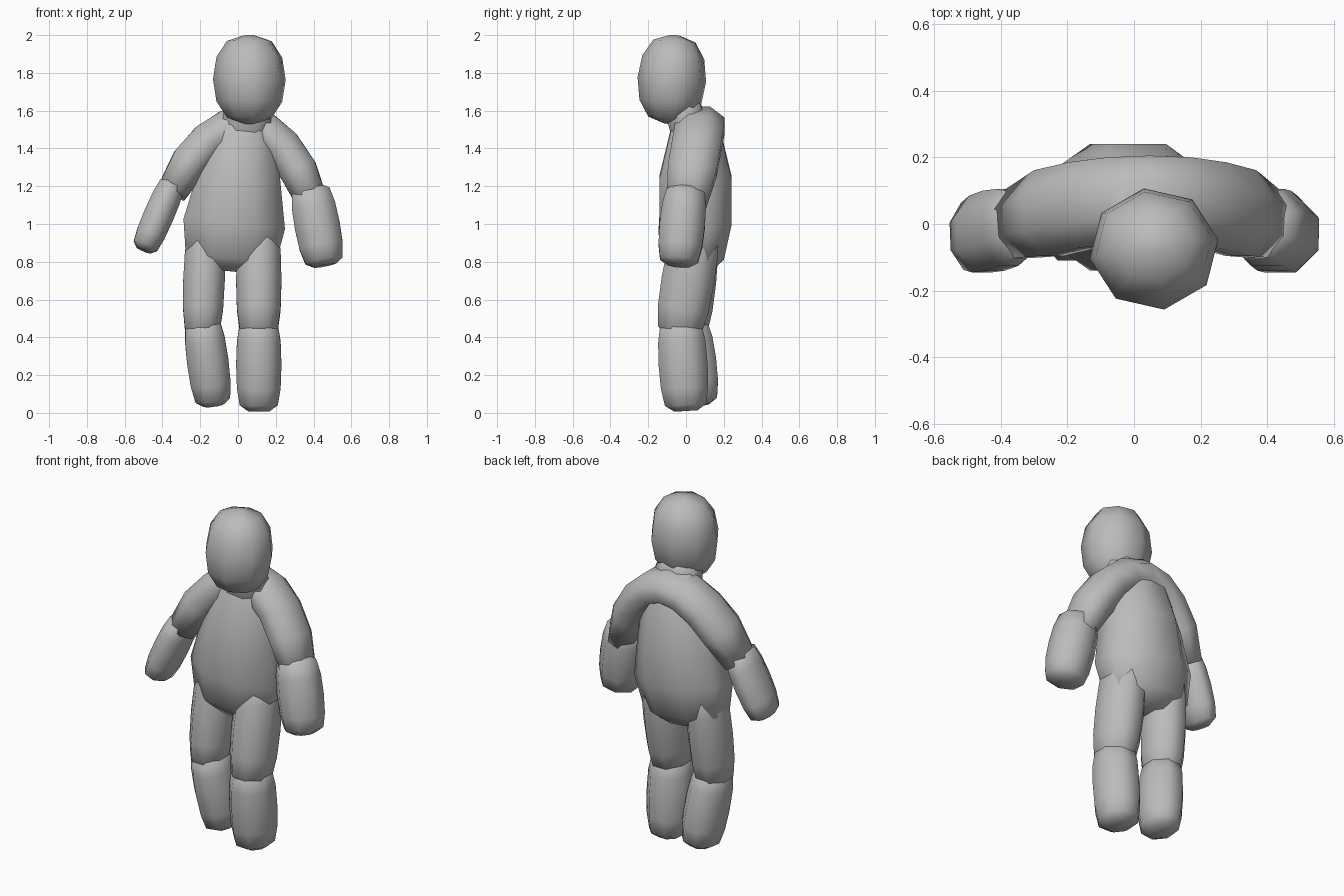
import bpy
import math
from mathutils import Vector

SIDES = 8

cube = bpy.data.objects.get("Cube")
if cube:
    bpy.data.objects.remove(cube)

clay = bpy.data.materials.new("clay_grey")
clay.use_nodes = True
grey = (0.5, 0.5, 0.5, 1)
clay.diffuse_color = grey
clay.node_tree.nodes["Principled BSDF"].inputs["Base Color"].default_value = grey


def loft(name, centres, sizes, turn=0.5):
    """Skin eight-sided rings, each set square to the path and sized (half width, half depth)."""
    last = len(centres) - 1
    corner_reach = 1 / math.cos(math.pi / SIDES)
    verts, faces = [], []
    for index, (centre, (width, depth)) in enumerate(zip(centres, sizes)):
        before = centres[max(index - 1, 0)]
        after = centres[min(index + 1, last)]
        along = (after - before).normalized()
        back = Vector((0, 1, 0))
        back = (back - along * back.dot(along)).normalized()
        across = back.cross(along)
        for corner in range(SIDES):
            angle = (corner + turn) * math.tau / SIDES
            offset = across * width * math.cos(angle) + back * depth * math.sin(angle)
            verts.append(centre + offset * corner_reach)
    for index in range(last):
        lower, upper = index * SIDES, (index + 1) * SIDES
        for corner in range(SIDES):
            following = (corner + 1) % SIDES
            faces.append((lower + corner, lower + following, upper + following, upper + corner))
    faces.append(tuple(reversed(range(SIDES))))
    faces.append(tuple(range(last * SIDES, len(verts))))
    mesh = bpy.data.meshes.new(name)
    mesh.from_pydata(verts, [], faces)
    mesh.materials.append(clay)
    mesh.shade_smooth()
    bpy.context.collection.objects.link(bpy.data.objects.new(name, mesh))


def pod(name, start, end, width, depth, roundness=0.25, turn=0.5, steps=6):
    """Closed rounded body: low roundness gives a blunt limb, high roundness an egg."""
    start, end = Vector(start), Vector(end)
    centres, sizes = [], []
    for step in range(steps + 1):
        angle = math.pi * step / steps
        swell = max(math.sin(angle), 0.05) ** roundness
        centres.append(start.lerp(end, (1 - math.cos(angle)) / 2))
        sizes.append((width * swell, depth * swell))
    loft(name, centres, sizes, turn)


def arch(name, start, start_pull, end_pull, end, width, depth, steps=8):
    """Limb pair bent along one smooth curve, with narrowed tips."""
    points = [Vector(p) for p in (start, start_pull, end_pull, end)]
    centres, sizes = [], []
    for step in range(steps + 1):
        t = step / steps
        weights = [math.comb(3, k) * t ** k * (1 - t) ** (3 - k) for k in range(4)]
        centres.append(sum((p * w for p, w in zip(points, weights)), Vector()))
        tip = 0.8 if step in (0, steps) else 1
        sizes.append((width * tip, depth * tip))
    loft(name, centres, sizes)


# Head and neck
pod("head", (0.06, -0.09, 1.53), (0.06, -0.06, 2), 0.18, 0.17, roundness=0.7, turn=0.2)
pod("neck", (0.03, 0.05, 1.4), (0.06, -0.03, 1.66), 0.13, 0.1)

# Torso, widest at the belly: height, half width, half depth
belly_profile = [
    (0.75, 0.12, 0.08),
    (0.82, 0.24, 0.15),
    (1, 0.27, 0.19),
    (1.25, 0.22, 0.19),
    (1.5, 0.17, 0.13),
    (1.6, 0.1, 0.08),
]
loft("torso",
     [Vector(((height - 1.2) / 10, 0.05, height)) for height, width, depth in belly_profile],
     [(width, depth) for height, width, depth in belly_profile])

# Both upper arms run through the shoulders as one arch
arch("shoulders_and_upper_arms", (-0.35, 0, 1.17), (-0.1, 0.1, 1.65),
     (0.2, 0.1, 1.65), (0.4, 0, 1.1), 0.1, 0.13)

# Forearms
pod("forearm_left", (0.38, 0, 1.2), (0.46, -0.04, 0.78), 0.12, 0.12)
pod("forearm_right", (-0.34, 0, 1.23), (-0.5, -0.04, 0.86), 0.08, 0.12)

# Thighs, buried in the hips
pod("thigh_left", (0.11, 0.06, 1), (0.11, -0.04, 0.4), 0.12, 0.14)
pod("thigh_right", (-0.17, 0.06, 1), (-0.19, 0, 0.4), 0.11, 0.13)

# Lower legs
pod("lower_leg_left", (0.11, -0.03, 0.5), (0.11, 0, 0.01), 0.12, 0.13)
pod("lower_leg_right", (-0.19, 0, 0.5), (-0.13, 0.06, 0.04), 0.11, 0.13)
